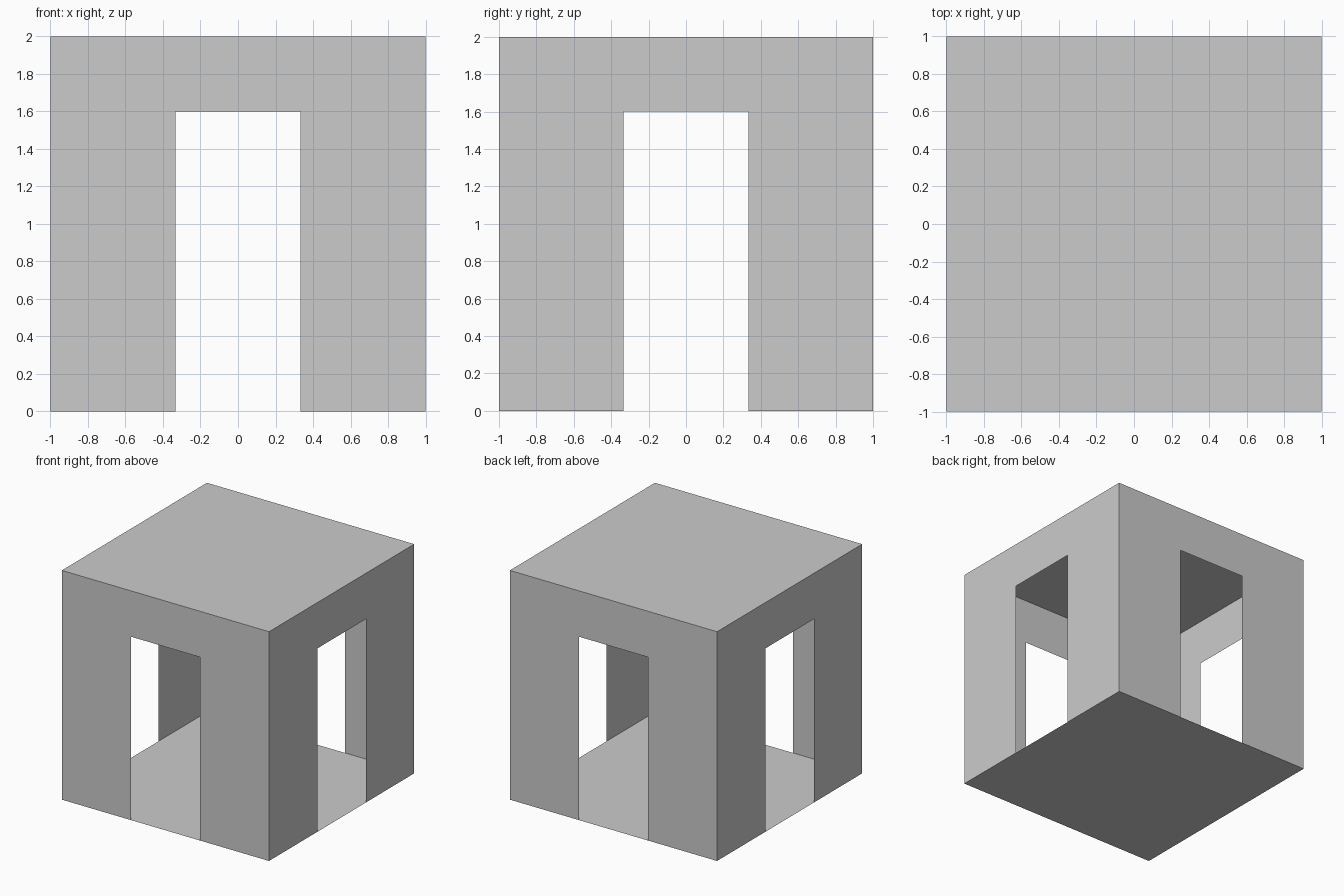
import bpy
import math
from mathutils import Matrix

if "Cube" in bpy.data.objects:
    bpy.data.objects.remove(bpy.data.objects["Cube"])

HALF, HEIGHT = 1.0, 2.0
DOOR, DOOR_TOP = 1 / 3, 1.6


def sheet(name, points, matrix=Matrix()):
    """Single flat panel, turned into place."""
    mesh = bpy.data.meshes.new(name)
    mesh.from_pydata([matrix @ p.to_3d() if hasattr(p, "to_3d") else p for p in points],
                     [], [range(len(points))])
    mesh.transform(matrix)
    obj = bpy.data.objects.new(name, mesh)
    bpy.context.collection.objects.link(obj)
    return obj


# Floor and roof panels
square = [(-HALF, -HALF), (HALF, -HALF), (HALF, HALF), (-HALF, HALF)]
sheet("floor", [(x, y, 0) for x, y in reversed(square)])
sheet("roof", [(x, y, HEIGHT) for x, y in square])

# Four thin walls, each with a doorway down to the floor
half_profile = [(DOOR, DOOR_TOP), (DOOR, 0), (HALF, 0), (HALF, HEIGHT)]
profile = half_profile + [(-x, z) for x, z in reversed(half_profile)]
for i, side in enumerate(("front", "right", "back", "left")):
    sheet(side + "_wall", [(x, -HALF, z) for x, z in profile],
          Matrix.Rotation(i * math.pi / 2, 4, "Z"))
